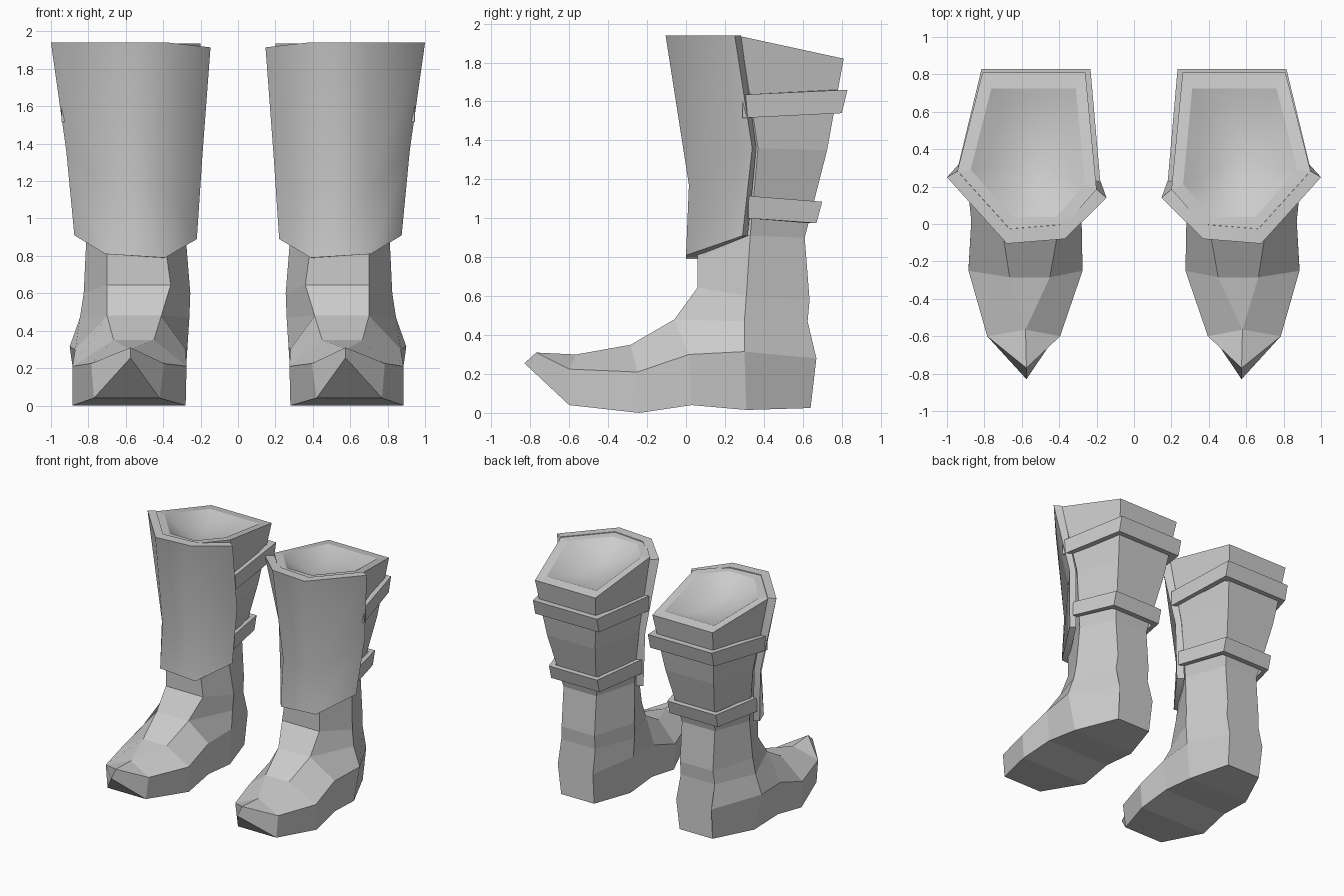
import bpy, bmesh, math
from mathutils import Vector

cube = bpy.data.objects.get("Cube")
if cube:
    bpy.data.objects.remove(cube)

leather = bpy.data.materials.new("plain_grey")
leather.use_nodes = True
GREY = (0.6, 0.6, 0.6, 1)
leather.diffuse_color = GREY
leather.node_tree.nodes["Principled BSDF"].inputs["Base Color"].default_value = GREY


def finish(bm, name, smooth_angle=0):
    """Weld, orient and mirror a part to make the pair."""
    bmesh.ops.remove_doubles(bm, verts=bm.verts, dist=0.0005)
    bmesh.ops.recalc_face_normals(bm, faces=bm.faces)
    if smooth_angle:
        for f in bm.faces:
            f.smooth = True
        for e in bm.edges:
            e.smooth = e.calc_face_angle(0) < math.radians(smooth_angle)
    mesh = bpy.data.meshes.new(name)
    bm.to_mesh(mesh)
    bm.free()
    mesh.materials.append(leather)
    obj = bpy.data.objects.new(name, mesh)
    bpy.context.collection.objects.link(obj)
    mirror = obj.modifiers.new("pair", 'MIRROR')
    mirror.use_mirror_merge = False


def bridge(bm, a, b, closed=True):
    """Quads between two rings; repeated corners shrink to triangles."""
    n = len(a)
    made = []
    for i in range(n if closed else n - 1):
        j = (i + 1) % n
        corners = []
        for v in (a[i], a[j], b[j], b[i]):
            if all((v.co - c.co).length > 1e-5 for c in corners):
                corners.append(v)
        if len(corners) > 2:
            made.append(bm.faces.new(corners))
    return made


def pairs(bm, rows):
    """Each row is (inner x, outer x, y, z), with an own inner y if a fifth is given."""
    inner = [bm.verts.new((r[0], r[4] if len(r) > 4 else r[2], r[3])) for r in rows]
    outer = [bm.verts.new((r[1], r[2], r[3])) for r in rows]
    return inner + outer[::-1]


# ---- Boot: foot sections from nose to heel (top, crease, sole) ----
bm = bmesh.new()
foot = [
    [(.575, .575, -.77, .31), (.575, .575, -.77, .31), (.575, .575, -.83, .255)],
    [(.58, .58, -.565, .30), (.395, .785, -.6, .225), (.42, .77, -.6, .04)],
    [(.45, .665, -.285, .35), (.275, .885, -.25, .21), (.28, .885, -.24, 0)],
    [(.41, .70, -.06, .48), (.28, .87, .015, .30), (.29, .86, .03, .04)],
    [(.26, .845, .30, .47), (.27, .90, .30, .315), (.29, .84, .31, .015)],
    [(.39, .70, .625, .47), (.38, .70, .67, .28), (.39, .69, .64, .025)],
]
sections = [pairs(bm, rows) for rows in foot]
for i in range(len(sections) - 1):
    bridge(bm, sections[i], sections[i + 1], closed=i < 3)   # open where the shaft rises
bm.faces.new(sections[-1])

# ---- Boot: shaft rings (front, side, back) ----
shaft = [
    [(.36, .70, .06, .645), (.255, .825, .31, .60), (.39, .69, .635, .58)],
    [(.38, .70, .06, .79), (.28, .81, .33, .91, .27), (.39, .69, .61, .90)],
    [(.40, .68, .045, 1.36), (.225, .87, .37, 1.36, .29), (.32, .76, .725, 1.35)],
    [(.39, .67, -.03, 1.935), (.20, .945, .28, 1.935, .185), (.26, .81, .81, 1.82)],
]
ring = [s[0] for s in sections[3:]] + [s[-1] for s in sections[:2:-1]]
for rows in shaft:
    upper = pairs(bm, rows)
    bridge(bm, ring, upper)
    ring = upper

# ---- Boot: flat rim and the shallow rounded hollow ----
centre = sum((v.co for v in ring), Vector()) / len(ring)


def inner_ring(scale, drop):
    return [bm.verts.new(centre + (v.co - centre) * scale - Vector((0, 0, drop)))
            for v in ring]


rim = inner_ring(.82, 0)
bridge(bm, ring, rim)
hollow = []
last = rim
for scale, drop in ((.6, .055), (.3, .1)):
    nxt = inner_ring(scale, drop)
    hollow += bridge(bm, last, nxt)
    last = nxt
bottom = bm.verts.new(centre - Vector((0, 0, .115)))
for i, v in enumerate(last):
    hollow.append(bm.faces.new((v, last[(i + 1) % len(last)], bottom)))
rim_edges = {e for f in hollow for e in f.edges if any(g not in hollow for g in e.link_faces)}
for f in hollow:
    f.smooth = True
for e in rim_edges:
    e.smooth = False
finish(bm, "boot")


# ---- Wrapped plates: a thick open shell lofted through rings ----
def shell(name, rings, pivot, scale, smooth_angle):
    bm = bmesh.new()
    loops = []
    for pts in rings:
        outer = [bm.verts.new(p) for p in pts]
        inner = [bm.verts.new((pivot[0] + (x - pivot[0]) * scale,
                               pivot[1] + (y - pivot[1]) * scale, z)) for x, y, z in pts]
        loops.append((outer, inner))
    for (o1, i1), (o2, i2) in zip(loops, loops[1:]):
        bridge(bm, o1 + i1[::-1], o2 + i2[::-1])
    for o, i in (loops[0], loops[-1]):
        bridge(bm, o, i, closed=False)
    finish(bm, name, smooth_angle)


shell("shin_guard", [
    [(1.0, .25, 1.94), (.68, -.105, 1.94), (.37, -.08, 1.94), (.147, .14, 1.915)],
    [(.918, .34, 1.36), (.70, .015, 1.17), (.39, .03, 1.17), (.19, .26, 1.34)],
    [(.875, .29, .91), (.71, 0, .81), (.39, 0, .79), (.22, .24, .89)],
], (.57, .5), .87, 60)


def strap(name, side, back):
    """Side and back give (inner x, outer x, y, low z, high z); side adds its inner y."""
    rings = []
    for k, shift in ((3, -.03), (4, 0)):
        rings.append([(side[1], side[2], side[k]), (back[1], back[2] + shift, back[k]),
                      (back[0], back[2] + shift, back[k]), (side[0], side[5], side[k])])
    shell(name, rings, (.55, .3), .88, 60)


strap("upper_strap", (.18, .945, .29, 1.515, 1.635, .225), (.233, .815, .83, 1.54, 1.66))
strap("lower_strap", (.22, .87, .32, 1.0, 1.115, .26), (.32, .76, .70, .975, 1.085))
